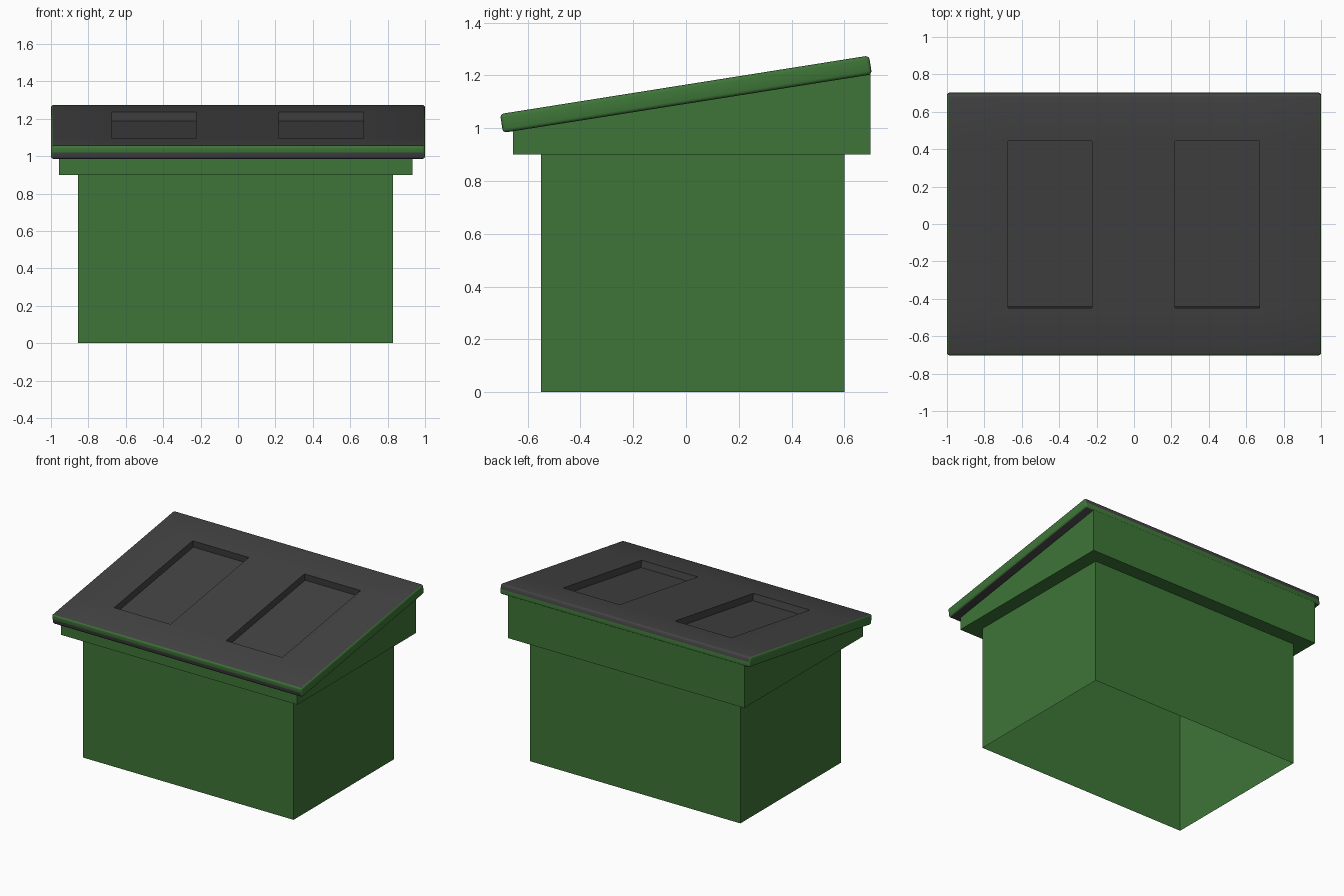
import bpy, bmesh, math
from mathutils import Vector, Matrix

if "Cube" in bpy.data.objects:
    bpy.data.objects.remove(bpy.data.objects["Cube"])


def material(name, rgb):
    m = bpy.data.materials.new(name)
    m.diffuse_color = (*rgb, 1)
    m.use_nodes = True
    m.node_tree.nodes["Principled BSDF"].inputs["Base Color"].default_value = m.diffuse_color
    return m


GREEN = material("green", (0.048, 0.178, 0.039))
GREY = material("dark grey", (0.056, 0.056, 0.056))

SLOPE = math.radians(9)
THICK, LENGTH, HALF_X = 0.072, 1.416, 1.0
ROOF_MID = Vector((0, 0, 1.129))


def finish(bm, name, mats):
    me = bpy.data.meshes.new(name)
    bm.to_mesh(me)
    bm.free()
    for m in mats:
        me.materials.append(m)
    ob = bpy.data.objects.new(name, me)
    bpy.context.collection.objects.link(ob)
    return ob


# Hollow body: lower walls, outward ledge, upper walls cut to the roof slope
def under_roof(y):
    return ROOF_MID.z + y * math.tan(SLOPE) - THICK / 2 / math.cos(SLOPE) + 0.004


def ring(bm, x0, x1, y0, y1, z):
    return [bm.verts.new((x, y, z if z is not None else under_roof(y)))
            for x, y in ((x0, y0), (x1, y0), (x1, y1), (x0, y1))]


bm = bmesh.new()
low, high = (-0.855, 0.83, -0.55, 0.60), (-0.957, 0.932, -0.655, 0.70)
rings = [ring(bm, *low, 0), ring(bm, *low, 0.9),
         ring(bm, *high, 0.9), ring(bm, *high, None)]
for a, b in zip(rings, rings[1:]):
    for i in range(4):
        j = (i + 1) % 4
        bm.faces.new((a[i], a[j], b[j], b[i]))
finish(bm, "body_walls", [GREEN])

# Roof slab with softened edges, modelled flat and then tilted
bm = bmesh.new()
bmesh.ops.create_cube(bm, size=1)
bmesh.ops.scale(bm, vec=(2 * HALF_X, LENGTH, THICK), verts=bm.verts)
bmesh.ops.bevel(bm, geom=bm.edges[:], offset=0.014, segments=3,
                profile=0.5, affect='EDGES')
bmesh.ops.bisect_plane(bm, geom=bm.verts[:] + bm.edges[:] + bm.faces[:],
                       plane_co=(0, 0, 0), plane_no=(0, 0, 1))


# Cut the top face along the window outlines, then sink the windows
def top_faces():
    return [f for f in bm.faces if f.normal.z > 0.999
            and f.calc_center_median().z > THICK / 2 - 0.001]


bm.normal_update()
Y0, Y1 = -0.450, 0.456
WINDOWS = ((-0.675, -0.225), (0.22, 0.67))
cuts = [((x, 0, 0), (1, 0, 0)) for w in WINDOWS for x in w]
cuts += [((0, y, 0), (0, 1, 0)) for y in (Y0, Y1)]
for co, no in cuts:
    faces = top_faces()
    geom = list({v for f in faces for v in f.verts}) \
        + list({e for f in faces for e in f.edges}) + faces
    bmesh.ops.bisect_plane(bm, geom=geom, plane_co=co, plane_no=no)
    bm.normal_update()
panes = []
for f in top_faces():
    c = f.calc_center_median()
    if Y0 < c.y < Y1 and any(a < c.x < b for a, b in WINDOWS):
        panes.append(f)
sunk = bmesh.ops.extrude_discrete_faces(bm, faces=panes)["faces"]
bmesh.ops.translate(bm, vec=(0, 0, -0.05),
                    verts=list({v for f in sunk for v in f.verts}))
bm.normal_update()

# Green trim: side edges, upper half of the front edge, lower half of the back
for f in bm.faces:
    c, n = f.calc_center_median(), f.normal
    side = abs(n.x) > 0.45 and abs(c.x) > 0.9
    front = n.y < -0.45 and c.y < -0.6 and c.z > 0
    back = n.y > 0.45 and c.y > 0.6 and c.z < 0
    f.material_index = 0 if side or front or back else 1
bm.transform(Matrix.Translation(ROOF_MID) @ Matrix.Rotation(SLOPE, 4, 'X'))
roof = finish(bm, "sloped_roof", [GREEN, GREY])

bpy.context.view_layer.objects.active = roof
roof.select_set(True)
bpy.ops.object.shade_smooth_by_angle(angle=math.radians(32))
